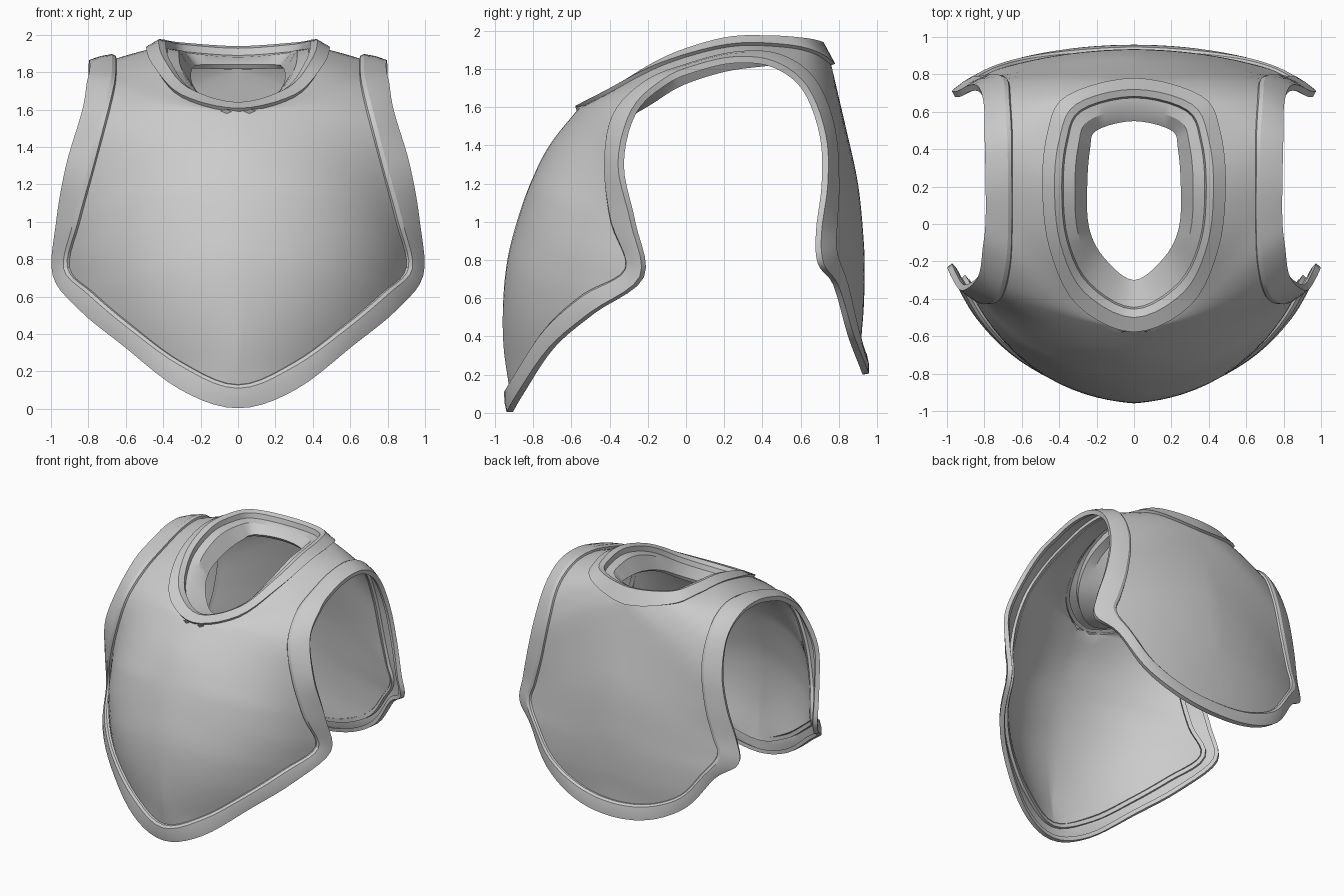
import bpy
from mathutils import Vector as V

if "Cube" in bpy.data.objects:
    bpy.data.objects.remove(bpy.data.objects["Cube"])

SUB = 5   # samples between two control points


def spline(pts):
    """Smooth curve through the points; ends on the mirror plane run straight across it."""
    p = [V(q) for q in pts]

    def ghost(a, b):
        return V((-b.x, b.y, b.z)) if abs(b.x) > 1e-4 else 2 * a - b
    p = [ghost(p[0], p[1])] + p + [ghost(p[-1], p[-2])]
    out = []
    for i in range(1, len(p) - 2):
        a, b, c, d = p[i - 1:i + 3]
        for k in range(SUB):
            t = k / SUB
            out.append(0.5 * (2 * b + (c - a) * t + (2 * a - 5 * b + 4 * c - d) * t * t
                              + (3 * b - a - 3 * c + d) * t ** 3))
    return out + [p[-2]]


def tangent(c, i):
    return (c[min(i + 1, len(c) - 1)] - c[max(i - 1, 0)]).normalized()


def skin(name, rows, thickness):
    """Grid of rows -> mirrored, thickened sheet."""
    n = len(rows[0])
    for r in (rows[0], rows[-1]):
        for q in r:
            q.x = 0
    verts = [q for r in rows for q in r]
    faces = [(i * n + j, i * n + j + 1, (i + 1) * n + j + 1, (i + 1) * n + j)
             for i in range(len(rows) - 1) for j in range(n - 1)]
    me = bpy.data.meshes.new(name)
    me.from_pydata(verts, [], faces)
    ob = bpy.data.objects.new(name, me)
    bpy.context.collection.objects.link(ob)
    m = ob.modifiers.new("mirror", 'MIRROR')
    m.use_clip = True
    w = ob.modifiers.new("weld", 'WELD')
    w.merge_threshold = 0.0005
    s = ob.modifiers.new("solid", 'SOLIDIFY')
    s.thickness = thickness
    s.offset = -1
    bpy.ops.object.select_all(action='DESELECT')
    ob.select_set(True)
    bpy.context.view_layer.objects.active = ob
    bpy.ops.object.convert(target='MESH')
    bpy.ops.object.shade_smooth_by_angle(angle=0.5)
    return ob


# Centre lines of chest and back (y, z)
front = [(-.925, .13), (-.955, .35), (-.957, .58), (-.935, .8), (-.885, 1.0),
         (-.815, 1.2), (-.715, 1.4), (-.565, 1.59)]
back = [(.76, 1.82), (.835, 1.5), (.9, 1.2), (.93, .9), (.935, .72),
        (.93, .55), (.92, .42), (.915, .32)]
# Neck loops, right half, front to back: base, crest, hole
neck = [(0, -.565, 1.59), (.3, -.42, 1.665), (.44, -.12, 1.82), (.475, .22, 1.915),
        (.445, .5, 1.915), (.35, .67, 1.88), (0, .76, 1.82)]
crest = [(0, -.5, 1.64), (.27, -.36, 1.72), (.395, -.1, 1.87), (.425, .2, 1.965),
         (.4, .45, 1.975), (.31, .64, 1.96), (0, .72, 1.94)]
hole = [(0, -.3, 1.57), (.16, -.18, 1.64), (.24, -.02, 1.73), (.25, .2, 1.80),
        (.235, .4, 1.83), (.2, .5, 1.84), (0, .55, 1.84)]
# Border of the plate: hem, side corner, arm opening, back corner, back hem
edge = [(0, -.925, .13), (.3, -.85, .25), (.57, -.72, .45), (.77, -.53, .62),
        (.9, -.31, .755), (.845, -.385, 1.0), (.77, -.415, 1.28), (.70, -.38, 1.54),
        (.66, -.22, 1.71), (.65, 0, 1.8), (.65, .25, 1.865), (.65, .48, 1.86),
        (.66, .66, 1.74), (.67, .76, 1.5), (.72, .785, 1.2), (.78, .78, .98),
        (.82, .78, .84), (.72, .83, .69), (.56, .87, .49), (.3, .9, .36), (0, .915, .32)]
# Outer edge of the trim beside it
rim = [(0, -.905, .005), (.3, -.85, .1), (.6, -.69, .34), (.82, -.48, .52),
       (.965, -.22, .71), (.95, -.265, 1.0), (.905, -.325, 1.3), (.82, -.26, 1.57),
       (.80, -.1, 1.72), (.79, .05, 1.785), (.79, .25, 1.83), (.79, .45, 1.81),
       (.79, .61, 1.69), (.82, .7, 1.45), (.87, .71, 1.2), (.93, .68, .95),
       (.95, .69, .78), (.8, .77, .67), (.61, .845, .41), (.33, .905, .25), (0, .925, .2)]

N = spline(neck)
inner = (spline([(0, *q) for q in front])[:-1] + N[:-1]
         + spline([(0, *q) for q in back]))
E, R = spline(edge), spline(rim)

# Body plate: each row bulges outward between centre/neck and border
rows = []
COLS = 14
for a, b in zip(inner, E):
    mid = (a + b) / 2
    L = (b - a).length
    k = .145 - .07 * min(max((mid.z - 1.1) / .5, 0), 1) if mid.y < 0 else .05
    push = (mid - V((0, .05, .8))).normalized() * L * L * k
    rows.append([a.lerp(b, j / COLS) + push * 4 * (j / COLS) * (1 - j / COLS)
                 for j in range(COLS + 1)])
skin("body_plate", rows, .025)

# Raised flat trim with a turned-in outer lip, around hem and arm openings
rows = []
for i, (e, r) in enumerate(zip(E, R)):
    n = (r - e).cross(tangent(E, i)).normalized()
    rows.append([e - n * .02, e + n * .015, e.lerp(r, .12) + n * .03,
                 e.lerp(r, .55) + n * .037, e.lerp(r, .97) + n * .034, r.copy()])
skin("border_trim", rows, .03)

# Stepped neck collar: outer wall, top band, drop, ledge, inner chamfer
C, H = spline(crest), spline(hole)
rows = []
up = V((0, 0, 1))
for i, (b, c, h) in enumerate(zip(N, C, H)):
    n = tangent(N, i).cross(c - b).normalized()
    if n.z < 0:
        n = -n
    flat = V((h.x, h.y, c.z))
    row = [b - n * .02, b + n * .022, c.copy(), c.lerp(flat, .22) - up * .012,
           c.lerp(flat, .27) - up * .05, c.lerp(flat, .62) - up * .06, h.copy()]
    rows.append(row[::-1])
skin("neck_collar", rows, .028)
